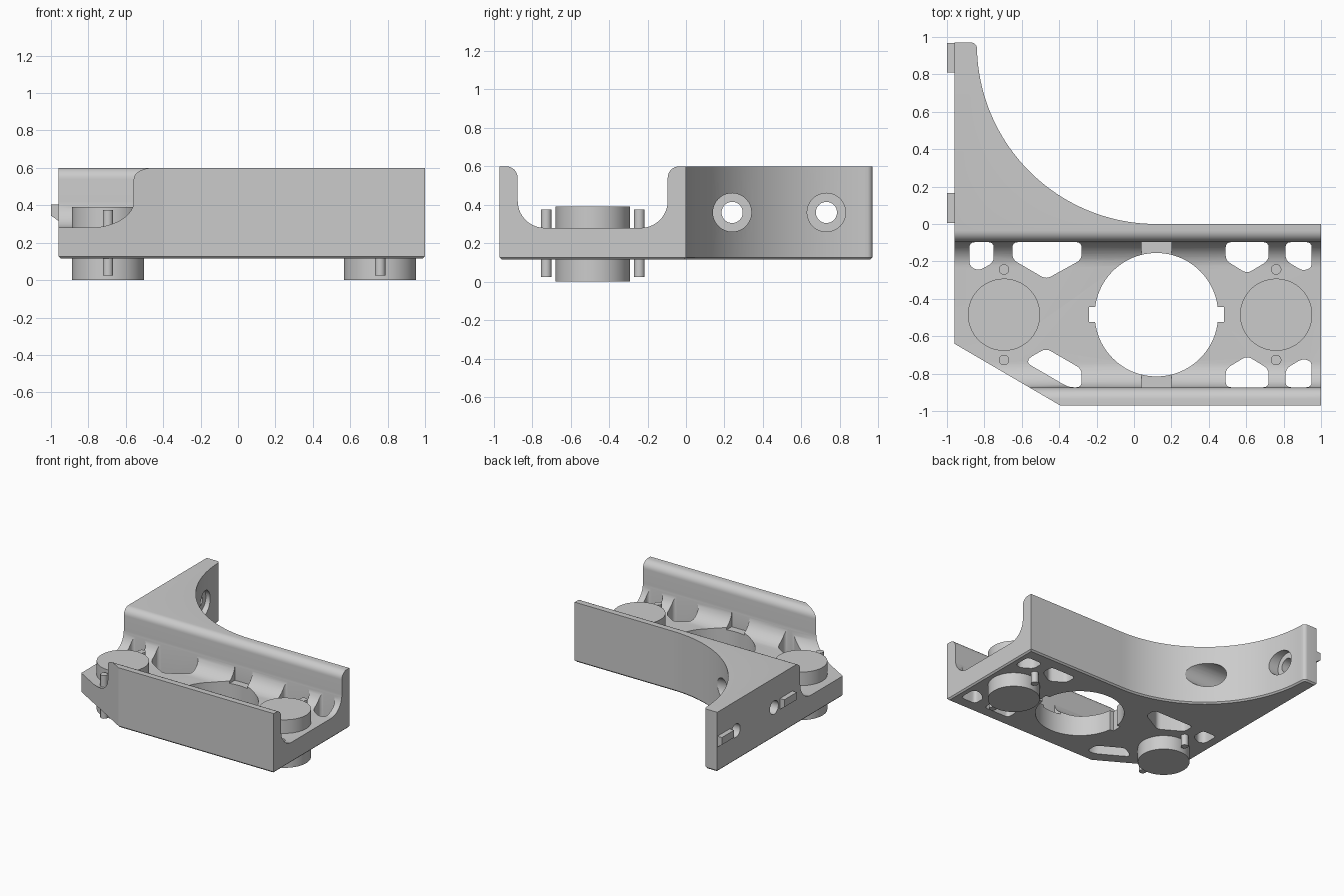
import bpy, bmesh, math
from mathutils import Vector

if "Cube" in bpy.data.objects:
    bpy.data.objects.remove(bpy.data.objects["Cube"])

CY = -0.485          # channel centre line
grey = bpy.data.materials.new("plain_grey")
grey.diffuse_color = (0.6, 0.6, 0.6, 1)
grey.use_nodes = True
grey.node_tree.nodes["Principled BSDF"].inputs["Base Color"].default_value = grey.diffuse_color


def arc(cx, cy, r, a0, a1, n):
    return [(cx + r * math.cos(math.radians(a0 + (a1 - a0) * i / n)),
             cy + r * math.sin(math.radians(a0 + (a1 - a0) * i / n))) for i in range(n + 1)]


def rounded(pts, r, n=4):
    """Round every corner of an outline."""
    out = []
    for i, p in enumerate(pts):
        p, a, b = Vector(p), Vector(pts[i - 1]), Vector(pts[(i + 1) % len(pts)])
        s = p + (a - p).normalized() * min(r, 0.4 * (a - p).length)
        e = p + (b - p).normalized() * min(r, 0.4 * (b - p).length)
        for k in range(n + 1):
            t = k / n
            out.append(tuple(s * (1 - t) ** 2 + p * 2 * t * (1 - t) + e * t * t))
    return out


def prism(name, pts, lo, hi, axis='z', chamfer=0.0):
    """Closed solid from a 2D outline, along z (x,y points) or x (y,z points)."""
    bm = bmesh.new()
    place = (lambda p, h: (p[0], p[1], h)) if axis == 'z' else (lambda p, h: (h, p[0], p[1]))
    a = [bm.verts.new(place(p, lo + chamfer)) for p in pts]
    b = [bm.verts.new(place(p, hi)) for p in pts]
    bottom = bm.faces.new(a[::-1])
    bm.faces.new(b)
    for i in range(len(pts)):
        j = (i + 1) % len(pts)
        bm.faces.new((a[i], a[j], b[j], b[i]))
    bmesh.ops.recalc_face_normals(bm, faces=bm.faces[:])
    if chamfer:
        bmesh.ops.inset_region(bm, faces=[bottom], thickness=chamfer, use_even_offset=True)
        for v in bottom.verts:
            v.co.z = lo
    me = bpy.data.meshes.new(name)
    bm.to_mesh(me)
    bm.free()
    ob = bpy.data.objects.new(name, me)
    bpy.context.collection.objects.link(ob)
    me.materials.append(grey)
    return ob


def activate(ob):
    bpy.ops.object.select_all(action='DESELECT')
    ob.select_set(True)
    bpy.context.view_layer.objects.active = ob


def volume(me):
    bm = bmesh.new()
    bm.from_mesh(me)
    v = bm.calc_volume(signed=True)
    bm.free()
    return v


def cut(target, cutter):
    """Subtract the cutter, keeping the first solver result that is sound."""
    before = volume(target.data)
    for solver in ('MANIFOLD', 'EXACT', 'FLOAT'):
        mod = target.modifiers.new("cut", 'BOOLEAN')
        mod.operation, mod.solver, mod.object = 'DIFFERENCE', solver, cutter
        bpy.context.view_layer.update()
        deps = bpy.context.evaluated_depsgraph_get()
        result = bpy.data.meshes.new_from_object(target.evaluated_get(deps))
        target.modifiers.remove(mod)
        if 0.3 * before < volume(result) < 0.99999 * before:
            target.data = result
            break
    bpy.data.objects.remove(cutter)


def smooth(ob):
    activate(ob)
    bpy.ops.object.shade_smooth_by_angle(angle=math.radians(30))


def circle(cx, cy, r, n=64):
    return arc(cx, cy, r, 0, 360, n)[:-1]


def rect(x0, y0, x1, y1):
    return [(x0, y0), (x1, y0), (x1, y1), (x0, y1)]


# Bracket body: channel block plus the curved side arm
plan = [(-0.96, 0.97), (-0.96, -0.64), (-0.395, -0.97), (1, -0.97), (1, 0)]
plan += arc(0.12, 0.96, 0.96, 270, 182, 48)
plan += arc(-0.87, 0.94, 0.03, 10, 90, 5)
body = prism("bracket_body", plan, 0.115, 0.6, chamfer=0.012)

# Open channel with filleted floor and rounded wall tops
half = [(0.45, 0.7)] + arc(0.45, 0.54, 0.06, 90, 180, 8) + arc(0.25, 0.42, 0.14, 0, -90, 14)
profile = [(CY + a, z) for a, z in half] + [(CY - a, z) for a, z in reversed(half)]
cut(body, prism("channel_cutter", profile, -1.2, 1.2, 'x'))

# Large central opening with side notches and shallow wall slots
cut(body, prism("bore_cutter", circle(0.12, CY, 0.33, 96), 0, 0.8))
cut(body, prism("notch_cutter", rect(-0.24, CY - 0.04, 0.48, CY + 0.04), 0, 0.5))
cut(body, prism("slot_cutter", rect(0.04, CY - 0.388, 0.2, CY + 0.388), 0.281, 0.52))

# Lightening windows along both walls
T = -0.097
w_end = [(-0.88, T), (-0.88, -0.225), (-0.83, -0.25), (-0.75, -0.205), (-0.75, T)]
w_wide = [(-0.65, T), (-0.65, -0.19), (-0.47, -0.295), (-0.28, -0.19), (-0.28, T)]
w_mid = [(0.49, T), (0.49, -0.195), (0.605, -0.265), (0.72, -0.195), (0.72, T)]
w_side = [(0.81, T), (0.81, -0.195), (0.9, -0.25), (0.95, -0.235), (0.95, T)]
w_slant = [(-0.28, -0.873), (-0.35, -0.873), (-0.57, -0.745), (-0.56, -0.715),
           (-0.47, -0.665), (-0.28, -0.775)]
flip = lambda w: [(x, 2 * CY - y) for x, y in w]
for w in (w_end, w_wide, w_mid, w_side, w_slant, flip(w_mid), flip(w_side)):
    cut(body, prism("window_cutter", rounded(w, 0.03), 0, 0.5))

# Counterbored screw holes through the arm
for y in (0.24, 0.73):
    cut(body, prism("screw_cutter", circle(y, 0.36, 0.055, 40), -1.2, 0.3, 'x'))
    cut(body, prism("counterbore_cutter", circle(y, 0.36, 0.1, 48), -0.87, 0.3, 'x'))
smooth(body)

# Locating tabs on the outer face of the arm
for i, (y0, y1) in enumerate(((0.005, 0.165), (0.81, 0.968))):
    tab = prism("locating_tab_%d" % (i + 1), rect(y0, 0.31, y1, 0.405), -1.0, -0.95, 'x')
    for v in tab.data.vertices:      # sloped underside
        if v.co.x < -0.99 and v.co.z < 0.35:
            v.co.z = 0.345

# Round discs and their paired pins
for side, x in (("left", -0.695), ("right", 0.76)):
    smooth(prism(side + "_disc", circle(x, CY, 0.193), 0, 0.39))
    for end, dy in (("front", -0.242), ("back", 0.242)):
        smooth(prism("%s_%s_pin" % (side, end), circle(x, CY + dy, 0.028, 24), 0.025, 0.375))
